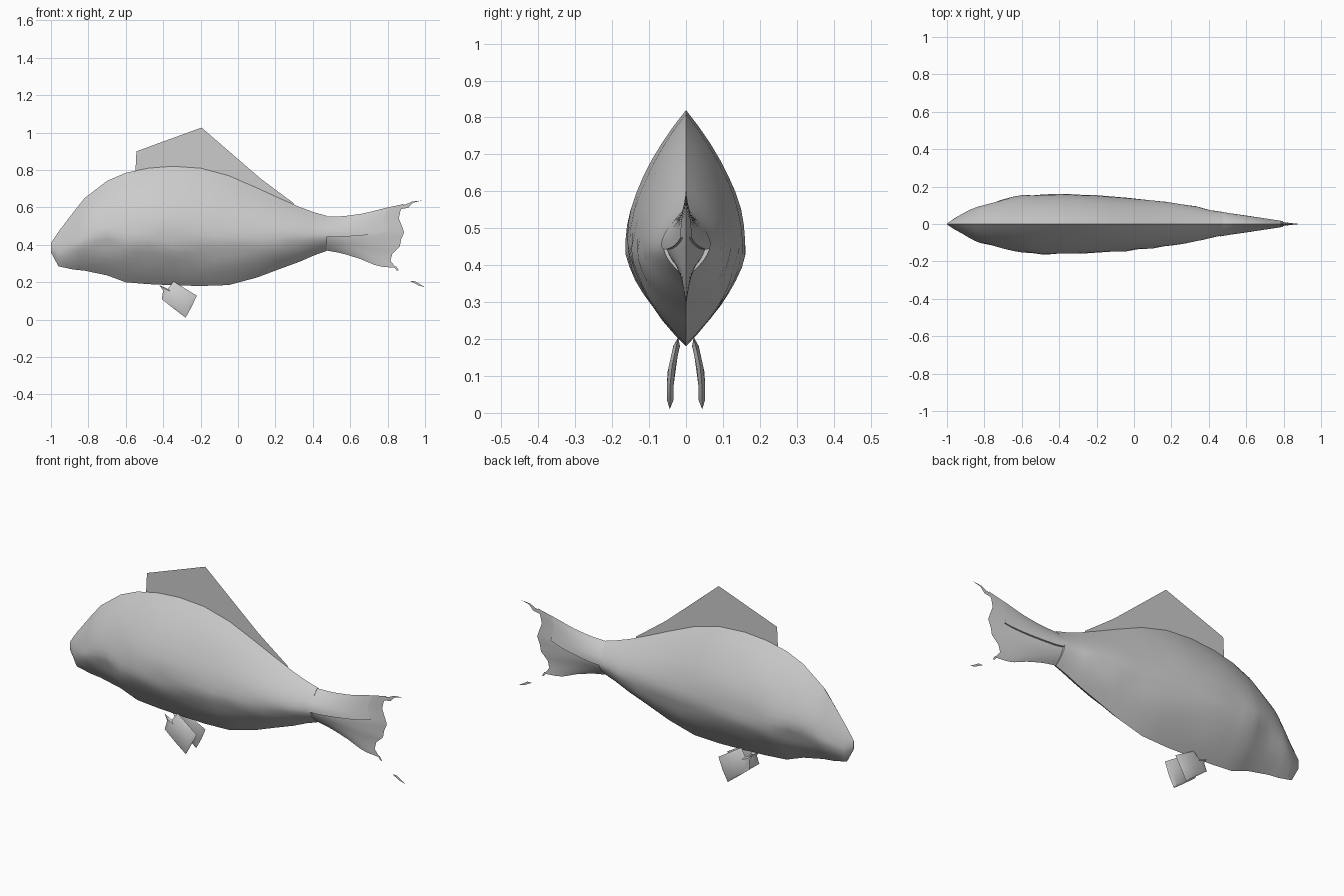
import bpy, bmesh, math
from mathutils import Vector, noise

cube = bpy.data.objects.get("Cube")
if cube:
    bpy.data.objects.remove(cube)

grey = bpy.data.materials.new("plain grey")
grey.use_nodes = True
grey.diffuse_color = (0.6, 0.6, 0.6, 1)
grey.node_tree.nodes["Principled BSDF"].inputs["Base Color"].default_value = (0.6, 0.6, 0.6, 1)


def finish(name, bm, angle=40):
    bmesh.ops.remove_doubles(bm, verts=bm.verts, dist=0.0004)
    bmesh.ops.recalc_face_normals(bm, faces=bm.faces)
    mesh = bpy.data.meshes.new(name)
    bm.to_mesh(mesh)
    bm.free()
    ob = bpy.data.objects.new(name, mesh)
    bpy.context.collection.objects.link(ob)
    mesh.materials.append(grey)
    bpy.ops.object.select_all(action="DESELECT")
    ob.select_set(True)
    bpy.context.view_layer.objects.active = ob
    bpy.ops.object.shade_smooth_by_angle(angle=math.radians(angle))
    return ob


def sample(rows, u):
    """Point at parameter u (0 to 1) along a list of equally weighted rows."""
    t = u * (len(rows) - 1)
    i = min(int(t), len(rows) - 2)
    return Vector(rows[i]).lerp(Vector(rows[i + 1]), t - i)


def skin(bm, grid, closed=False):
    """Quads between neighbouring rows of points."""
    vs = [[bm.verts.new(p) for p in row] for row in grid]
    for a, b in zip(vs, vs[1:]):
        n = len(a)
        for j in range(n if closed else n - 1):
            k = (j + 1) % n
            bm.faces.new((a[j], a[k], b[k], b[j]))
    return vs


def plate(name, outline, y=0.0):
    bm = bmesh.new()
    bm.faces.new([bm.verts.new((x, y, z)) for x, z in outline])
    return finish(name, bm)


# Body: pointed lens sections along x (x, bottom, top, half width)
stations = [(-1, .36, .41, .003), (-.96, .285, .47, .03), (-.88, .268, .575, .072),
            (-.82, .262, .65, .1), (-.7, .237, .742, .128), (-.6, .2, .785, .152),
            (-.48, .19, .81, .163), (-.35, .184, .82, .161), (-.2, .18, .81, .153),
            (-.05, .185, .77, .142), (.1, .225, .705, .128), (.22, .27, .65, .114),
            (.33, .31, .602, .094), (.41, .345, .573, .074), (.475, .368, .555, .062)]
STEPS = 8
bm = bmesh.new()
rings = []
for i in range(29):
    x, lo, hi, w = sample([Vector(s) for s in stations], i / 28)
    mid = lo + (hi - lo) * .44
    ring = []
    for side in (-1, 1):
        for j in range(2 * STEPS):
            t = side * (j / STEPS - 1)
            z = mid + t * ((hi - mid) if t > 0 else (mid - lo))
            y = w * (1 - abs(t) ** 1.8)
            # gentle lumps on the lower flanks
            lump = noise.noise(Vector((x * 7, z * 9, side * 3))) * .012
            y += lump * (1 - abs(t)) * min(1, w * 9) * (1.3 if t < .1 else .5)
            ring.append((x, side * y, z))
    rings.append(ring)
ends = skin(bm, rings, closed=True)
bm.faces.new(ends[0])
bm.faces.new(ends[-1])
finish("body", bm)

# Tail: tapering double skin with a ragged forked trailing edge
tail_top = [(.55,), (.553,), (.568,), (.595,), (.618,)]
tail_low = [(.372,), (.355,), (.325,), (.285,), (.277,)]
trailing = [.845, .815, .825, .865, .872, .888, .875, .86, .868, .885]


def tail_point(s, f, side, extra=0.0):
    lo, hi = (.372, .55) if s == 0 else (None, None)
    lo = sample([Vector((a[0], 0)) for a in tail_low], s).x
    hi = sample([Vector((a[0], 0)) for a in tail_top], s).x
    end = sample([Vector((a, 0)) for a in trailing], f).x
    x = .46 + (end - .46) * s
    y = .056 * (1 - s) ** 1.1 * (1 - abs(2 * f - 1) ** 1.8)
    return (x, side * (y + extra), lo + (hi - lo) * f)


bm = bmesh.new()
for side in (-1, 1):
    skin(bm, [[tail_point(i / 10, j / 18, side) for j in range(19)] for i in range(11)])
finish("tail_fin", bm)

# Raised flap over the upper half of the tail, with a visible lower rim
for side, label in ((-1, "right"), (1, "left")):
    bm = bmesh.new()
    rows = []
    for i in range(11):
        s = i / 10 * .8
        f0 = .38 + .28 * s + .4 * max(0, .12 - s)
        lift = .012 * (1 - .6 * s)
        row = [tail_point(s, f0, side)]
        row += [tail_point(s, f0 + (1 - f0) * j / 6, side, lift * (1 - j / 6)) for j in range(7)]
        rows.append(row)
    skin(bm, rows)
    finish("tail_flap_" + label, bm, 30)

# Torn wisps at the fork tips
plate("upper_tail_wisp", [(.86, .59), (.91, .598), (.935, .625), (.985, .637),
                          (.93, .632), (.895, .615), (.86, .612)])
plate("lower_tail_wisp", [(.92, .207), (.945, .207), (1, .173), (.965, .183)])
plate("lower_tail_thread", [(.83, .285), (.845, .285), (.86, .262), (.85, .262)])

# Dorsal fin: one thin sheet rising from the back
plate("dorsal_fin", [(-.55, .76), (-.543, .9), (-.195, 1.027), (.12, .755),
                     (.2, .695), (.295, .625), (.31, .59), (.1, .66), (-.2, .76)])

# Pelvic fins: small leaning paddles, thick in the middle
paddle = [(-.42, .185), (-.4, .155), (-.408, .11), (-.345, .06), (-.28, .01),
          (-.25, .065), (-.22, .128), (-.28, .165), (-.345, .205), (-.375, .165)]
for side, label in ((-1, "right"), (1, "left")):
    bm = bmesh.new()
    rim = [Vector((x, side * (.022 + .022 * min(1, (.2 - z) / .1)), z)) for x, z in paddle]
    centre = Vector((-.315, side * .039, .11))
    for bulge in (-.009, .009):
        inner = [p.lerp(centre, .25) + Vector((0, bulge, 0)) for p in rim]
        vs = skin(bm, [rim, inner], closed=True)
        bm.faces.new(vs[1])
    finish("pelvic_fin_" + label, bm)
